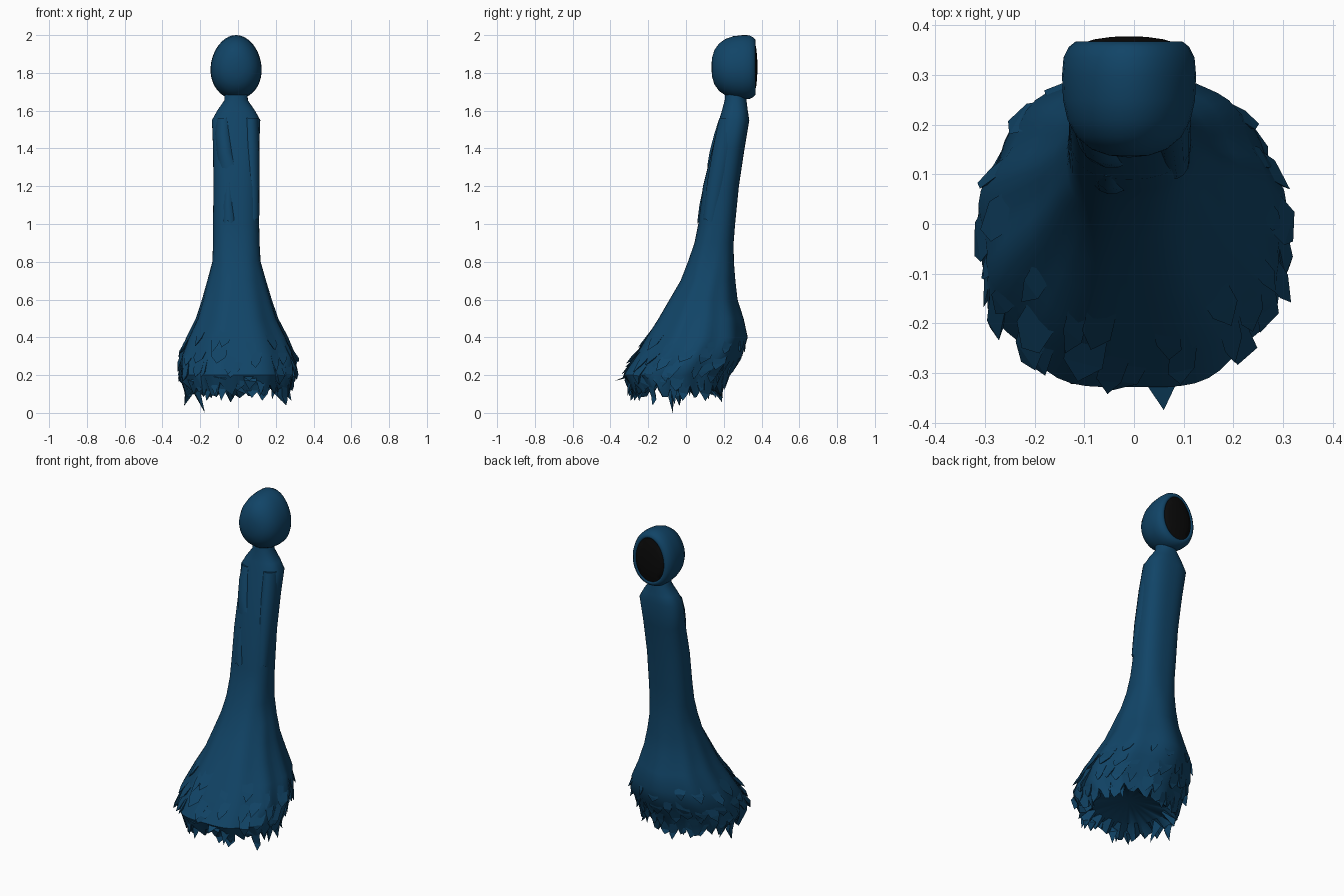
import bpy, math, random
from mathutils import Vector

if "Cube" in bpy.data.objects:
    bpy.data.objects.remove(bpy.data.objects["Cube"])

random.seed(7)

def material(name, col):
    m = bpy.data.materials.new(name)
    m.diffuse_color = (*col, 1)
    m.use_nodes = True
    m.node_tree.nodes["Principled BSDF"].inputs["Base Color"].default_value = m.diffuse_color
    return m

CLOTH = material("deep blue cloth", (0.0055, 0.058, 0.135))
BLACK = material("black void", (0.003, 0.003, 0.003))

def make(name, verts, faces, mat, smooth=40):
    me = bpy.data.meshes.new(name)
    me.from_pydata([tuple(v) for v in verts], [], faces)
    ob = bpy.data.objects.new(name, me)
    bpy.context.collection.objects.link(ob)
    me.materials.append(mat)
    bpy.ops.object.select_all(action='DESELECT')
    ob.select_set(True)
    bpy.context.view_layer.objects.active = ob
    bpy.ops.object.mode_set(mode='EDIT')
    bpy.ops.mesh.select_all(action='SELECT')
    bpy.ops.mesh.normals_make_consistent(inside=False)
    bpy.ops.object.mode_set(mode='OBJECT')
    if smooth:
        bpy.ops.object.shade_smooth_by_angle(angle=math.radians(smooth))
    return ob

def loft(rings, start=None, end=None):
    """Skin equal rings; optional points close the two ends."""
    n = len(rings[0])
    verts = [v for r in rings for v in r]
    faces = [(k*n+i, k*n+(i+1) % n, (k+1)*n+(i+1) % n, (k+1)*n+i)
             for k in range(len(rings)-1) for i in range(n)]
    for pt, base in ((start, 0), (end, (len(rings)-1)*n)):
        if pt is not None:
            verts.append(pt)
            faces += [(base+i, base+(i+1) % n, len(verts)-1) for i in range(n)]
    return verts, faces

# Robe profile: height, front y, back y, half width
PROFILE = [(0.12, -0.28, 0.18, 0.27), (0.20, -0.335, 0.215, 0.305), (0.30, -0.275, 0.29, 0.305),
           (0.40, -0.215, 0.32, 0.265), (0.50, -0.15, 0.30, 0.215), (0.60, -0.09, 0.27, 0.183),
           (0.70, -0.03, 0.26, 0.155), (0.80, 0.01, 0.253, 0.128), (0.90, 0.045, 0.252, 0.123),
           (1.00, 0.065, 0.26, 0.122), (1.20, 0.09, 0.28, 0.12), (1.40, 0.14, 0.31, 0.122),
           (1.55, 0.175, 0.335, 0.128), (1.60, 0.19, 0.327, 0.10), (1.655, 0.205, 0.32, 0.062),
           (1.72, 0.21, 0.31, 0.06)]

def robe_point(a, z, out=0.0):
    z1 = min(max(z, PROFILE[0][0]), PROFILE[-1][0])
    for p, q in zip(PROFILE, PROFILE[1:]):
        if p[0] <= z1 <= q[0]:
            t = (z1-p[0])/(q[0]-p[0])
            f, b, w = (p[i]+(q[i]-p[i])*t for i in (1, 2, 3))
            break
    # soft vertical folds growing toward the hem; squarer section at the chest
    fold = 1 + 0.025*max(0, min(1, (0.85-z)/0.4))*math.sin(9*a+1.2*math.sin(2*a))
    e = 0.8 if 0.75 < z < 1.62 else 0.95
    c, s = math.cos(a), math.sin(a)
    x = math.copysign(abs(c)**e, c)*(w*fold+out)
    y = (f+b)/2 + math.copysign(abs(s)**e, s)*((b-f)/2*fold+out)
    return Vector((x-0.01*min(1, z), y, z))

# Robe with torn hem
N = 64
angles = [2*math.pi*i/N for i in range(N)]
rings = [[robe_point(a, p[0]) for a in angles] for p in reversed(PROFILE[1:])]
hem = []
for i, a in enumerate(angles):
    z = 0.11 + (random.uniform(-0.03, 0.015) if i % 3 else random.uniform(0.03, 0.07))
    hem.append(robe_point(a, z, random.uniform(-0.012, 0.02)))
rings.append(hem)
rings.append([robe_point(a, 0.14, -0.07) + Vector((0, 0, 0.02)) for a in angles])
make("robe", *loft(rings, Vector((0, 0.26, 1.72)), Vector((0, -0.05, 0.2))), CLOTH, 45)

# Ragged strips of torn cloth around the skirt
verts, faces = [], []
def strip(a, z, width, drop, flare):
    k = len(verts)
    skew = random.uniform(-0.07, 0.07)
    verts.extend([robe_point(a-width, z, -0.004), robe_point(a+width, z+random.uniform(-.02, .02), -0.004),
                  robe_point(a+width*0.75+skew, z-drop*random.uniform(.55, .8), flare*0.7),
                  robe_point(a-width*0.2+skew, z-drop, flare),
                  robe_point(a-width*0.9+skew, z-drop*random.uniform(.5, .8), flare*0.5),
                  robe_point(a, z-drop*0.6, -0.03)])
    faces.extend([(k, k+1, k+2, k+4), (k+4, k+2, k+3)])
    faces.extend([(k+i, k+j, k+5) for i, j in ((1, 0), (2, 1), (3, 2), (4, 3), (0, 4))])

for row_z, count, flare in ((0.43, 15, 0.012), (0.35, 20, 0.026), (0.27, 24, 0.028), (0.20, 24, 0.018)):
    for i in range(count):
        a = 2*math.pi*(i+random.uniform(-0.3, 0.3))/count
        strip(a, row_z+random.uniform(-0.03, 0.03), random.uniform(0.08, 0.15),
              random.uniform(0.08, 0.14), flare*random.uniform(0.4, 1.3))
make("torn_strips", verts, faces, CLOTH, 0)

# Long hanging tatters under the hem
verts, faces = [], []
for x, y, z in ((-0.175, -0.07, 0.0), (0.25, -0.06, 0.045), (0.06, -0.375, 0.17), (0.12, -0.31, 0.09),
                (-0.12, -0.30, 0.085), (-0.26, 0.02, 0.09), (0.18, 0.12, 0.07), (-0.1, 0.17, 0.09)):
    a = math.atan2(y+0.05, x)
    k = len(verts)
    verts += [robe_point(a-0.13, 0.2, -0.02), robe_point(a+0.13, 0.2, -0.02),
              robe_point(a, 0.2, -0.08), Vector((x, y, z))]
    faces += [(k, k+1, k+3), (k+1, k+2, k+3), (k+2, k, k+3), (k, k+2, k+1)]
make("hem_tatters", verts, faces, CLOTH, 0)

# Sleeves lying along the front of the chest, with ragged cuffs
def sleeve(name, path):
    n, rs = 14, []
    for j, (x, y, z, rx, ry) in enumerate(path):
        last = j == len(path)-1
        rs.append([Vector((x+rx*math.cos(t), y+ry*math.sin(t),
                           z+(random.uniform(-0.015, 0.025) if last else 0)))
                   for t in (2*math.pi*i/n for i in range(n))])
    x, y, z = path[-1][:3]
    make(name, *loft(rs, Vector(path[0][:3]), Vector((x, y, z+0.05))), CLOTH, 45)

sleeve("left_sleeve", [(-0.075, 0.235, 1.56, 0.045, 0.06), (-0.075, 0.215, 1.48, 0.05, 0.066),
                       (-0.065, 0.18, 1.38, 0.05, 0.057), (-0.045, 0.163, 1.30, 0.06, 0.05)])
sleeve("right_sleeve", [(0.065, 0.235, 1.56, 0.045, 0.06), (0.07, 0.205, 1.42, 0.045, 0.06),
                        (0.075, 0.165, 1.22, 0.04, 0.055), (0.08, 0.13, 1.02, 0.032, 0.04)])
sleeve("front_fold", [(-0.05, 0.145, 1.22, 0.03, 0.05), (-0.05, 0.115, 1.10, 0.035, 0.045),
                      (-0.045, 0.095, 1.00, 0.04, 0.035)])

# Hood: oval rings from the crown (-y) to the face opening (+y)
def oval(y, rx, rz, cz=1.83, n=40):
    return [Vector((-0.01+rx*math.cos(t)*(1-0.08*math.sin(t)), y, cz+rz*math.sin(t)))
            for t in (2*math.pi*i/n for i in range(n))]

HOOD = [(0.138, 0.04, 0.05), (0.15, 0.075, 0.09), (0.175, 0.105, 0.126), (0.21, 0.124, 0.15),
        (0.25, 0.133, 0.164), (0.30, 0.135, 0.17), (0.335, 0.132, 0.169), (0.357, 0.121, 0.158),
        (0.368, 0.107, 0.144), (0.366, 0.096, 0.134), (0.35, 0.09, 0.128)]
make("hood", *loft([oval(*h) for h in HOOD], Vector((-0.01, 0.134, 1.83)),
                   Vector((-0.01, 0.345, 1.83))), CLOTH, 60)

# Dark face bulging slightly out of the hood
FACE = [(0.352, 0.098, 0.136), (0.364, 0.095, 0.133), (0.372, 0.07, 0.10), (0.377, 0.035, 0.05)]
make("face_void", *loft([oval(*f) for f in FACE], Vector((-0.01, 0.352, 1.83)),
                        Vector((-0.01, 0.378, 1.83))), BLACK, 60)
